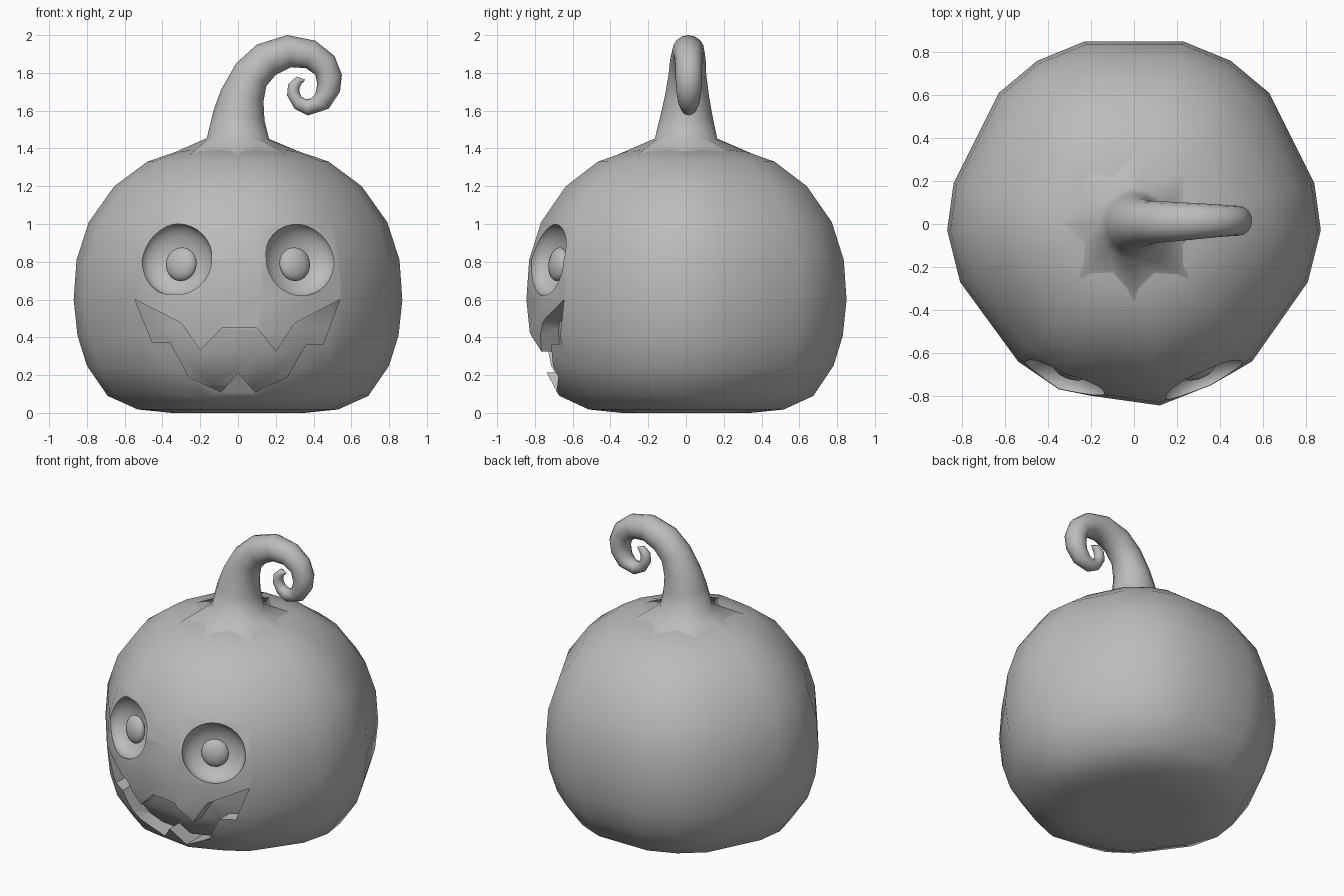
import bpy, bmesh, math
from mathutils import Vector, Matrix

if "Cube" in bpy.data.objects:
    bpy.data.objects.remove(bpy.data.objects["Cube"])

grey = bpy.data.materials.new("warm_grey")
grey.diffuse_color = (0.5, 0.5, 0.5, 1)
grey.use_nodes = True
grey.node_tree.nodes["Principled BSDF"].inputs["Base Color"].default_value = grey.diffuse_color


def make(name, verts, faces):
    bm = bmesh.new()
    vs = [bm.verts.new(v) for v in verts]
    for f in faces:
        bm.faces.new([vs[i] for i in f])
    bmesh.ops.recalc_face_normals(bm, faces=bm.faces)
    me = bpy.data.meshes.new(name)
    bm.to_mesh(me)
    bm.free()
    ob = bpy.data.objects.new(name, me)
    bpy.context.collection.objects.link(ob)
    me.materials.append(grey)
    return ob


def loft(name, rings):
    """Skin closed rings of equal size, with capped ends."""
    n = len(rings[0])
    verts = [v for r in rings for v in r]
    faces = [(k * n + i, k * n + (i + 1) % n, (k + 1) * n + (i + 1) % n, (k + 1) * n + i)
             for k in range(len(rings) - 1) for i in range(n)]
    faces += [tuple(range(n)), tuple(range(len(verts) - n, len(verts)))]
    return make(name, verts, faces)


def ellipsoid(name, radii, matrix, seg=24, rows=12):
    bm = bmesh.new()
    bmesh.ops.create_uvsphere(bm, u_segments=seg, v_segments=rows, radius=1,
                              matrix=matrix @ Matrix.Diagonal((*radii, 1)))
    me = bpy.data.meshes.new(name)
    bm.to_mesh(me)
    bm.free()
    me.materials.append(grey)
    ob = bpy.data.objects.new(name, me)
    bpy.context.collection.objects.link(ob)
    return ob


def activate(ob):
    bpy.ops.object.select_all(action='DESELECT')
    ob.select_set(True)
    bpy.context.view_layer.objects.active = ob


def cut(ob, cutter):
    m = ob.modifiers.new("cut", 'BOOLEAN')
    m.operation, m.solver, m.object = 'DIFFERENCE', 'EXACT', cutter
    activate(ob)
    bpy.ops.object.modifier_apply(modifier=m.name)
    bpy.data.objects.remove(cutter)


def smooth(ob, angle):
    activate(ob)
    bpy.ops.object.shade_smooth_by_angle(angle=math.radians(angle))


# Pumpkin body: irregular outline scaled along a side profile
outline = [(.12, -.845), (.36, -.75), (.55, -.64), (.81, -.27), (.87, -.03), (.84, .19),
           (.63, .61), (.45, .76), (.23, .85), (-.23, .85), (-.45, .76), (-.63, .61),
           (-.84, .19), (-.87, -.03), (-.81, -.27), (-.54, -.64), (-.35, -.77), (-.2, -.8)]
profile = [(.10, .005), (.35, 0), (.53, .018), (.69, .09), (.80, .25), (.85, .41), (.87, .6),
           (.855, .81), (.79, 1.01), (.655, 1.2), (.48, 1.33), (.32, 1.385), (.1, 1.41)]


def body(name, s=1):
    return loft(name, [[(x * r / .87 * s, y * r / .87 * s, .7 + (z - .7) * s)
                        for x, y in outline] for r, z in profile])


pumpkin = body("pumpkin_body")

# Carved mouth: jagged prism that stops at an inner wall
mouth = [(-.545, .6), (-.30, .475), (-.20, .33), (-.085, .45), (.10, .45), (.20, .325),
         (.30, .475), (.54, .6), (.45, .365), (.36, .365), (.26, .19), (.09, .11),
         (0, .215), (-.09, .11), (-.26, .19), (-.36, .375), (-.455, .375)]
mouth_cutter = loft("mouth_cutter", [[(x, y, z) for x, z in mouth] for y in (-1, -.3)])
cut(mouth_cutter, body("inner_wall", .9))
cut(pumpkin, mouth_cutter)

# Eye sockets and pupils, turned outwards
for side, label in ((-1, "left"), (1, "right")):
    turn = Matrix.Rotation(side * math.radians(23), 4, 'Z')
    tilt = Matrix.Rotation(math.radians(-7), 4, 'X')
    place = Matrix.Translation((side * .325, -.725, .81)) @ turn @ tilt
    cut(pumpkin, ellipsoid("socket_cutter", (.2, .11, .193), place, 32, 16))
    spot = Matrix.Translation((side * .3, -.675, .787)) @ turn @ tilt
    smooth(ellipsoid(label + "_pupil", (.088, .045, .09), spot, 16, 10), 60)

# Smooth shading with a crease around the widest ring
smooth(pumpkin, 48)
me = pumpkin.data
sharp = me.attributes.get("sharp_edge") or me.attributes.new("sharp_edge", 'BOOLEAN', 'EDGE')
for e in me.edges:
    if all(abs(me.vertices[i].co.z - .6) < .002 for i in e.vertices):
        sharp.data[e.index].value = True

# Curled stem: rings spanning outer and inner edge, above a star-shaped skirt
N = 16
edges = [((-.165, 1.455), (.165, 1.45)), ((-.13, 1.6), (.14, 1.55)), ((-.09, 1.71), (.135, 1.65)),
         ((-.01, 1.85), (.15, 1.73)), ((.1, 1.95), (.2, 1.79)), ((.26, 2.0), (.28, 1.83)),
         ((.41, 1.97), (.36, 1.825)), ((.51, 1.89), (.41, 1.79)), ((.55, 1.79), (.42, 1.74)),
         ((.54, 1.70), (.41, 1.69)), ((.48, 1.61), (.385, 1.665)), ((.37, 1.575), (.36, 1.66)),
         ((.3, 1.61), (.335, 1.675)), ((.26, 1.68), (.325, 1.70)), ((.265, 1.74), (.325, 1.72)),
         ((.31, 1.78), (.335, 1.74)), ((.355, 1.765), (.35, 1.755))]
skirt = []
for i in range(N):
    a = 2 * math.pi * i / N
    r, z = ((.36, 1.368), (.25, 1.39))[i % 2]
    skirt.append(Vector((-r * math.cos(a), r * math.sin(a), z)))
rings = [skirt]
for k, (o, i) in enumerate(edges):
    o, i = Vector((o[0], 0, o[1])), Vector((i[0], 0, i[1]))
    mid, half = (o + i) / 2, (o - i) / 2
    mid.y = .015 * min(1, k / 6)
    rings.append([mid + half * math.cos(a) + Vector((0, half.length * math.sin(a), 0))
                  for a in (2 * math.pi * j / N for j in range(N))])
smooth(loft("stem", rings), 75)
